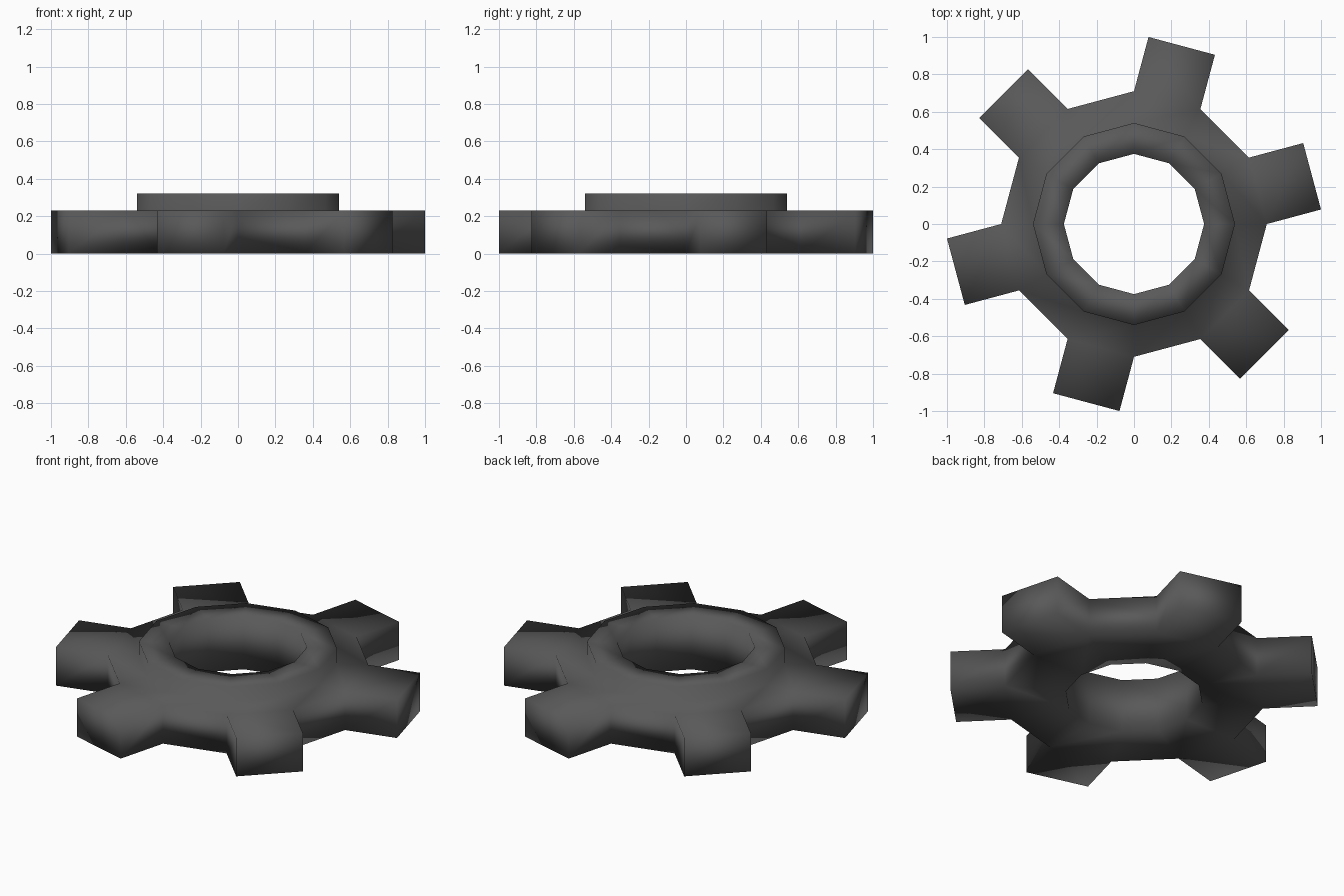
import bpy, bmesh
from math import cos, sin, tau

if "Cube" in bpy.data.objects:
    bpy.data.objects.remove(bpy.data.objects["Cube"])

SIDES = 12
TOOTH = 0.30

# Cross-section of the ring (radius, height): bore, base, shoulder, raised collar
PROFILE = [(0.375, 0.0), (0.71, 0.0), (0.71, 0.23),
           (0.54, 0.23), (0.54, 0.32), (0.375, 0.32)]

bm = bmesh.new()

# Sweep the cross-section around twelve sides
sections = []
for i in range(SIDES):
    a = tau * i / SIDES
    sections.append([bm.verts.new((r * cos(a), r * sin(a), z)) for r, z in PROFILE])

tooth_roots = []
n = len(PROFILE)
for i in range(SIDES):
    s, t = sections[i], sections[(i + 1) % SIDES]
    for j in range(n):
        k = (j + 1) % n
        f = bm.faces.new((s[j], t[j], t[k], s[k]))
        if j == 1 and i % 2 == 0:
            tooth_roots.append(f)
bmesh.ops.recalc_face_normals(bm, faces=bm.faces)

# Teeth pulled out of every other rim side
for f in bmesh.ops.extrude_discrete_faces(bm, faces=tooth_roots)["faces"]:
    f.normal_update()
    a = f.calc_center_median()
    out = a.copy()
    out.z = 0
    bmesh.ops.translate(bm, verts=f.verts[:], vec=out.normalized() * TOOTH)
bmesh.ops.recalc_face_normals(bm, faces=bm.faces)

# Smooth shading across the whole gear
for f in bm.faces:
    f.smooth = True

mesh = bpy.data.meshes.new("gear")
bm.to_mesh(mesh)
bm.free()
gear = bpy.data.objects.new("gear", mesh)
bpy.context.collection.objects.link(gear)

# Dark grey finish
mat = bpy.data.materials.new("dark_grey")
mat.diffuse_color = (0.1, 0.1, 0.1, 1)
mat.use_nodes = True
mat.node_tree.nodes["Principled BSDF"].inputs["Base Color"].default_value = mat.diffuse_color
mesh.materials.append(mat)
